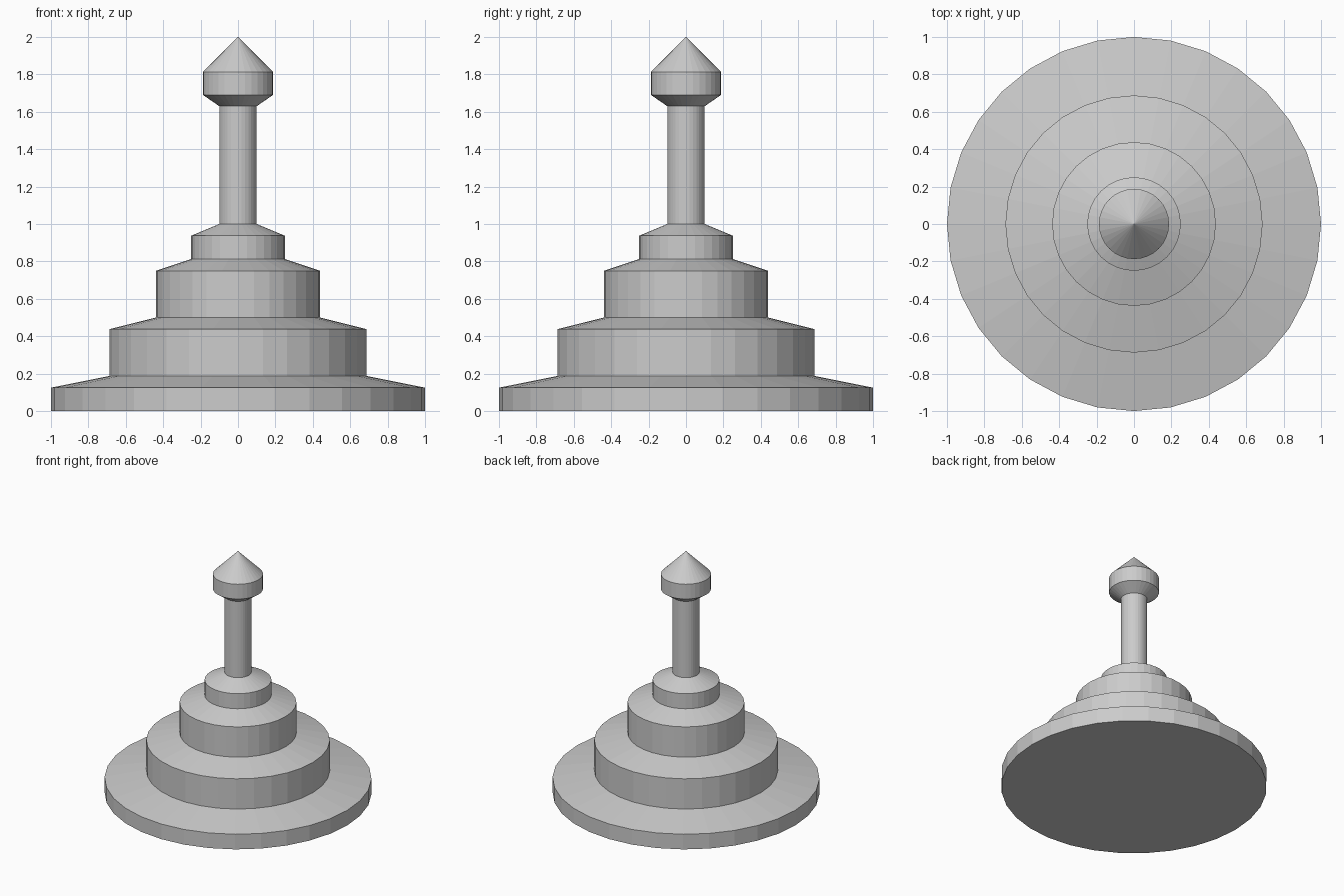
import bpy
import bmesh
from math import cos, sin, tau

SIDES = 32

cube = bpy.data.objects.get("Cube")
if cube:
    bpy.data.objects.remove(cube, do_unlink=True)

grey = bpy.data.materials.new("plain grey")
grey.use_nodes = True
colour = (0.6, 0.6, 0.6, 1)
grey.diffuse_color = colour
grey.node_tree.nodes["Principled BSDF"].inputs["Base Color"].default_value = colour


def turned_part(name, profile, close_bottom=False):
    """Turn a (radius, height) profile around z; zero radius makes a tip."""
    bm = bmesh.new()
    rings = []
    for r, z in profile:
        count = SIDES if r else 1
        rings.append([bm.verts.new((r * cos(tau * i / SIDES), r * sin(tau * i / SIDES), z))
                      for i in range(count)])
    for low, high in zip(rings, rings[1:]):
        for i in range(SIDES):
            j = (i + 1) % SIDES
            if len(high) == 1:
                bm.faces.new((low[i], low[j], high[0]))
            else:
                bm.faces.new((low[i], low[j], high[j], high[i]))
    if close_bottom:
        bm.faces.new(rings[0][::-1])
    mesh = bpy.data.meshes.new(name)
    bm.to_mesh(mesh)
    bm.free()
    mesh.materials.append(grey)
    obj = bpy.data.objects.new(name, mesh)
    bpy.context.collection.objects.link(obj)


# Stepped base: each tier has a straight wall and a sloping top
turned_part("base_disc", [(1, 0), (1, 0.125), (0.6875, 0.1875)], close_bottom=True)
turned_part("lower_tier", [(0.6875, 0.1875), (0.6875, 0.4375), (0.4375, 0.5)])
turned_part("middle_tier", [(0.4375, 0.5), (0.4375, 0.75), (0.25, 0.8125)])
turned_part("upper_tier", [(0.25, 0.8125), (0.25, 0.9375), (0.1, 1)])

# Column and pointed finial
turned_part("column", [(0.1, 1), (0.1, 1.63)])
turned_part("finial", [(0.1, 1.63), (0.1875, 1.69), (0.1875, 1.8125), (0, 2)])
